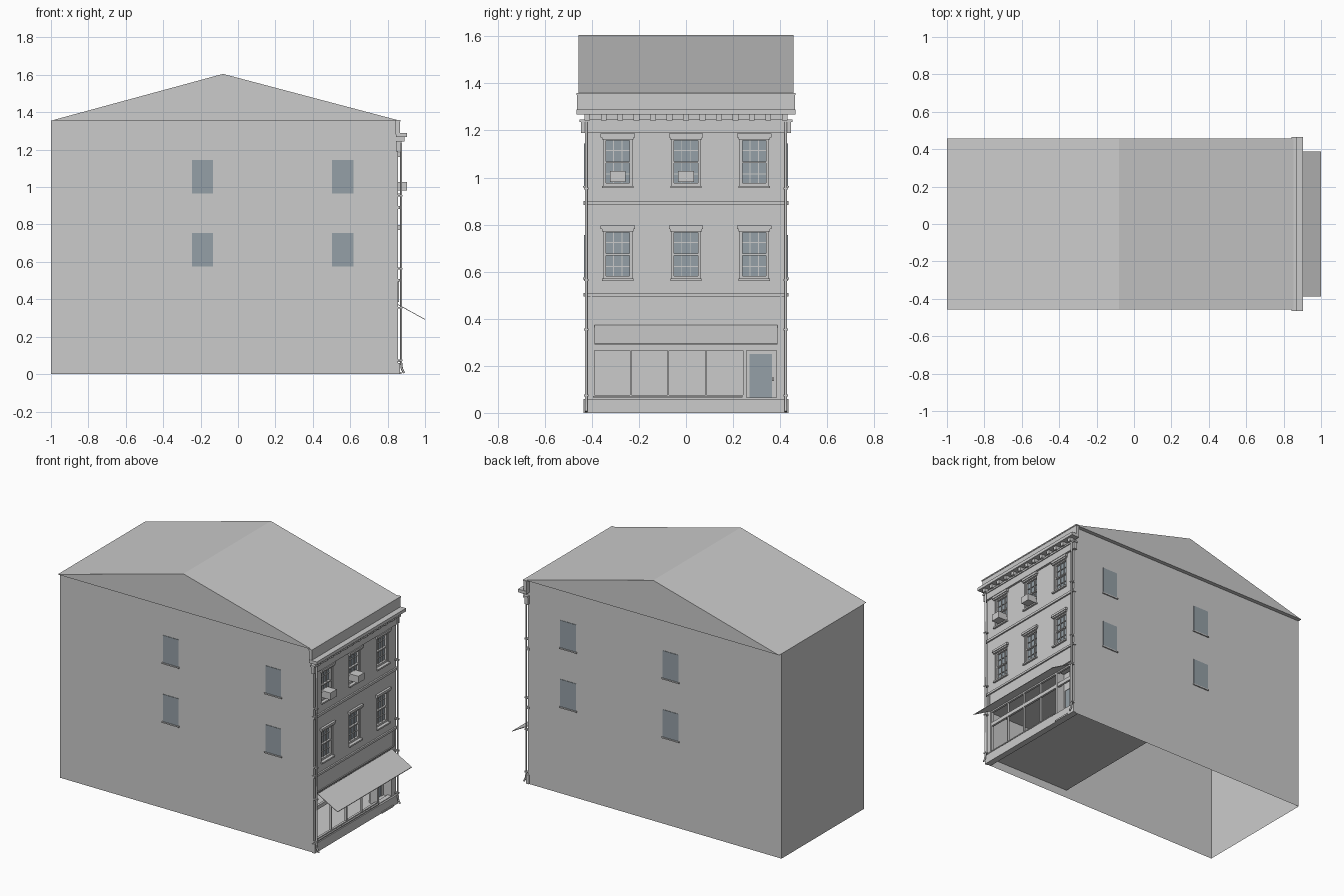
import bpy, bmesh
from mathutils import Matrix, Vector

cube = bpy.data.objects.get("Cube")
if cube:
    bpy.data.objects.remove(cube, do_unlink=True)


def material(name, rgb):
    mat = bpy.data.materials.new(name)
    mat.use_nodes = True
    color = (*rgb, 1)
    mat.diffuse_color = color
    mat.node_tree.nodes["Principled BSDF"].inputs["Base Color"].default_value = color
    return mat


plaster = material("light grey plaster", (0.6, 0.6, 0.6))
glass = material("blue grey glass", (0.3, 0.35, 0.385))


def finish(name, bm, mat):
    mesh = bpy.data.meshes.new(name)
    bm.to_mesh(mesh)
    bm.free()
    mesh.materials.append(mat)
    obj = bpy.data.objects.new(name, mesh)
    bpy.context.collection.objects.link(obj)
    return obj


def boxes(name, spans, mat=plaster):
    """One object from boxes, each given as x, y and z ranges."""
    bm = bmesh.new()
    for span in spans:
        mid = Vector([(a + b) / 2 for a, b in span])
        size = [b - a for a, b in span]
        bmesh.ops.create_cube(bm, size=1, matrix=Matrix.Translation(mid) @ Matrix.Diagonal((*size, 1)))
    return finish(name, bm, mat)


def prism(name, profile, y0, y1, mat=plaster):
    """Extrude an x-z profile along y."""
    bm = bmesh.new()
    face = bm.faces.new([bm.verts.new((x, y0, z)) for x, z in profile])
    ext = bmesh.ops.extrude_face_region(bm, geom=[face])["geom"]
    moved = [v for v in ext if isinstance(v, bmesh.types.BMVert)]
    bmesh.ops.translate(bm, vec=(0, y1 - y0, 0), verts=moved)
    bmesh.ops.recalc_face_normals(bm, faces=bm.faces)
    return finish(name, bm, mat)


BACK, WALL, SIDE, EAVE = -1, 0.855, 0.43, 1.355
FLOOR, ROOM_BACK, ROOM_TOP = 0.055, 0.2, 0.385
SHOP_Y, SHOP_Z = (-0.395, 0.385), (0.065, 0.375)
DOOR_Y = 0.25
WINDOW_Y = (-0.29, 0, 0.29)
HALF = 0.06
STOREYS = ((0.57, 0.775), (0.965, 1.165))

# Shell: side and back walls, open underneath
bm = bmesh.new()
plan = [(WALL, -SIDE), (BACK, -SIDE), (BACK, SIDE), (WALL, SIDE)]
for (xa, ya), (xb, yb) in zip(plan, plan[1:]):
    bm.faces.new([bm.verts.new(p) for p in
                  ((xb, yb, 0), (xa, ya, 0), (xa, ya, EAVE), (xb, yb, EAVE))])
bmesh.ops.remove_doubles(bm, verts=bm.verts, dist=0.001)
bmesh.ops.recalc_face_normals(bm, faces=bm.faces)
finish("side_and_back_walls", bm, plaster)

# Gabled roof, overhanging the side walls
prism("gable_roof", [(BACK, EAVE), (WALL + 0.01, EAVE), (-0.08, 1.605)], -0.457, 0.457)

# Street wall with openings
holes = [(SHOP_Y, SHOP_Z)]
holes += [((y - HALF, y + HALF), z) for y in WINDOW_Y for z in STOREYS]
ys = sorted({-SIDE, SIDE, *(v for h in holes for v in h[0])})
zs = sorted({0, EAVE, *(v for h in holes for v in h[1])})
bm = bmesh.new()
for ya, yb in zip(ys, ys[1:]):
    for za, zb in zip(zs, zs[1:]):
        ym, zm = (ya + yb) / 2, (za + zb) / 2
        if any(h[0][0] < ym < h[0][1] and h[1][0] < zm < h[1][1] for h in holes):
            continue
        bm.faces.new([bm.verts.new((WALL, y, z)) for y, z in
                      ((ya, za), (yb, za), (yb, zb), (ya, zb))])
bmesh.ops.remove_doubles(bm, verts=bm.verts, dist=0.0005)
facade = finish("street_wall", bm, plaster)
solid = facade.modifiers.new("thickness", "SOLIDIFY")
solid.thickness, solid.offset = 0.03, -1

# Shop room behind the openings
inner = SIDE - 0.005
boxes("shop_floor", [((ROOM_BACK, WALL - 0.01), (-inner, inner), (FLOOR - 0.004, FLOOR))])
boxes("shop_room", [
    ((ROOM_BACK, ROOM_BACK + 0.005), (-inner, inner), (FLOOR, ROOM_TOP)),
    ((ROOM_BACK, WALL - 0.03), (-inner, inner), (ROOM_TOP, ROOM_TOP + 0.005))])

# Sash windows on the street wall
pane = WALL - 0.022
for storey, (z0, z1) in zip(("lower", "upper"), STOREYS):
    for y, side in zip(WINDOW_Y, ("right", "middle", "left")):
        tag = f"{storey}_{side}"
        y0, y1, zm = y - HALF, y + HALF, (z0 + z1) / 2
        boxes("window_glass_" + tag, [((pane - 0.004, pane), (y0, y1), (z0, z1))], glass)
        frame = [((pane - 0.005, pane + 0.014), e, (z0, z1))
                 for e in ((y0, y0 + 0.01), (y1 - 0.01, y1))]
        frame += [((pane - 0.005, pane + 0.014), (y0, y1), e)
                  for e in ((z0, z0 + 0.012), (z1 - 0.008, z1), (zm - 0.004, zm + 0.004))]
        bar = 0.002
        frame += [((pane, pane + 0.006), (y + d - bar, y + d + bar), (z0, z1))
                  for d in (-0.018, 0.018)]
        frame += [((pane, pane + 0.006), (y0, y1), (q - bar, q + bar))
                  for q in ((z0 + zm) / 2, (zm + z1) / 2)]
        boxes("window_frame_" + tag, frame)
        wide = HALF + 0.013
        boxes("window_head_" + tag, [
            ((WALL, WALL + 0.01), (y - HALF - 0.007, y + HALF + 0.007), (z1 - 0.004, z1 + 0.01)),
            ((WALL, WALL + 0.015), (y - wide, y + wide), (z1 + 0.006, z1 + 0.021))])
        boxes("window_sill_" + tag, [
            ((pane, WALL + 0.013), (y - HALF - 0.006, y + HALF + 0.006), (z0 - 0.01, z0))])

# Air conditioners in two upper windows
for y, side in zip(WINDOW_Y[:2], ("right", "middle")):
    boxes("air_conditioner_" + side, [((pane, 0.903), (y - 0.033, y + 0.033), (0.982, 1.028))])

# Windows on the long walls
for sign, side in ((-1, "front"), (1, "back")):
    panes, sills = [], []
    for x in (-0.19, 0.56):
        for z in (0.575, 0.965):
            out = sorted((sign * (SIDE - 0.003), sign * (SIDE + 0.003)))
            panes.append(((x - 0.057, x + 0.057), out, (z, z + 0.18)))
            out = sorted((sign * SIDE, sign * (SIDE + 0.008)))
            sills.append(((x - 0.063, x + 0.063), out, (z - 0.008, z)))
    boxes("side_windows_" + side, panes, glass)
    boxes("side_window_sills_" + side, sills)

# Shop front framing
y0, y1 = SHOP_Y
z0, z1 = SHOP_Z
deep = (WALL - 0.02, WALL - 0.005)
framing = [(deep, (y - 0.003, y + 0.003), (z0, z1)) for y in (y0 + 0.003, -0.235, -0.075, 0.085)]
framing += [(deep, (y0, DOOR_Y), (z0, z0 + 0.01)), (deep, (y0, y1), (0.265, 0.29)),
            (deep, (y0, y1), (z1 - 0.01, z1))]
boxes("shop_window_frame", framing)
boxes("shop_window_sill", [((WALL, WALL + 0.01), (y0, DOOR_Y - 0.01), (z0, z0 + 0.007))])

# Recessed entrance
door_x = WALL - 0.06
slab = (door_x - 0.01, door_x)
boxes("entrance_recess", [
    ((door_x, WALL - 0.004), (DOOR_Y - 0.008, DOOR_Y + 0.008), (FLOOR, z1)),
    ((door_x, WALL - 0.03), (y1, y1 + 0.008), (FLOOR, z1)),
    (slab, (DOOR_Y, 0.27), (FLOOR, z1)), (slab, (0.365, y1), (FLOOR, z1)),
    (slab, (0.27, 0.365), (0.25, z1))])
boxes("door_glass", [((door_x - 0.008, door_x - 0.003), (0.27, 0.365), (FLOOR, 0.25))], glass)
boxes("door_handle", [((door_x, door_x + 0.008), (0.366, 0.374), (0.135, 0.15))])
boxes("entrance_step", [((WALL, WALL + 0.018), (0.26, 0.38), (0, 0.01))])

# Plinth, sign panel border and string courses
boxes("plinth", [((WALL - 0.01, WALL + 0.012), (-0.436, 0.436), (0, 0.06))])
edge, low, high = 0.405, 0.385, 0.495
boxes("sign_panel_border", [((WALL, WALL + 0.006), s, z) for s, z in (
    ((-edge, edge), (low, low + 0.006)),
    ((-edge, 0.006 - edge), (low, high)), ((edge - 0.006, edge), (low, high)))])
for name, z, t in (("lower_string_course", 0.495, 0.014), ("upper_string_course", 0.884, 0.016)):
    boxes(name, [((WALL - 0.01, WALL + 0.01), (-0.436, 0.436), (z, z + t))])

# Sloping awning sheet
prism("awning", [(WALL, 0.374), (1, 0.294), (1, 0.29), (WALL, 0.37)], -0.388, 0.388)

# Cornice, brackets and parapet
boxes("cornice_frieze", [((WALL - 0.01, WALL + 0.014), (-0.446, 0.446), (1.19, 1.24))])
boxes("cornice_bed", [((WALL - 0.01, WALL + 0.02), (-0.452, 0.452), (1.235, 1.247))])
boxes("cornice_crown", [((WALL - 0.01, 0.903), (-0.466, 0.466), (1.267, 1.288))])
count = 13
steps = [-0.42 + 0.84 * i / (count - 1) for i in range(count)]
boxes("cornice_brackets", [((WALL, 0.89), (y - 0.012, y + 0.012), (1.243, 1.268)) for y in steps])
boxes("parapet", [((WALL - 0.012, WALL + 0.01), (-0.463, 0.463), (1.28, 1.352)),
                  ((WALL - 0.012, WALL + 0.013), (-0.466, 0.466), (1.35, 1.358))])

# Downpipes with kicked-out feet and wall brackets
for sign, side in ((-1, "right"), (1, "left")):
    y = sign * 0.424
    curve = bpy.data.curves.new("downpipe_" + side, "CURVE")
    curve.dimensions = "3D"
    curve.bevel_depth, curve.bevel_resolution = 0.006, 1
    curve.use_fill_caps = True
    path = [(0.872, 1.235), (0.872, 0.06), (0.876, 0.03), (0.888, 0.006)]
    spline = curve.splines.new("POLY")
    spline.points.add(len(path) - 1)
    for point, (x, z) in zip(spline.points, path):
        point.co = (x, y, z, 1)
    curve.materials.append(plaster)
    pipe = bpy.data.objects.new("downpipe_" + side, curve)
    bpy.context.collection.objects.link(pipe)
    boxes("downpipe_brackets_" + side, [
        ((WALL, 0.88), (y - 0.009, y + 0.009), (z, z + 0.008)) for z in (0.07, 0.35, 0.56, 0.95)])
